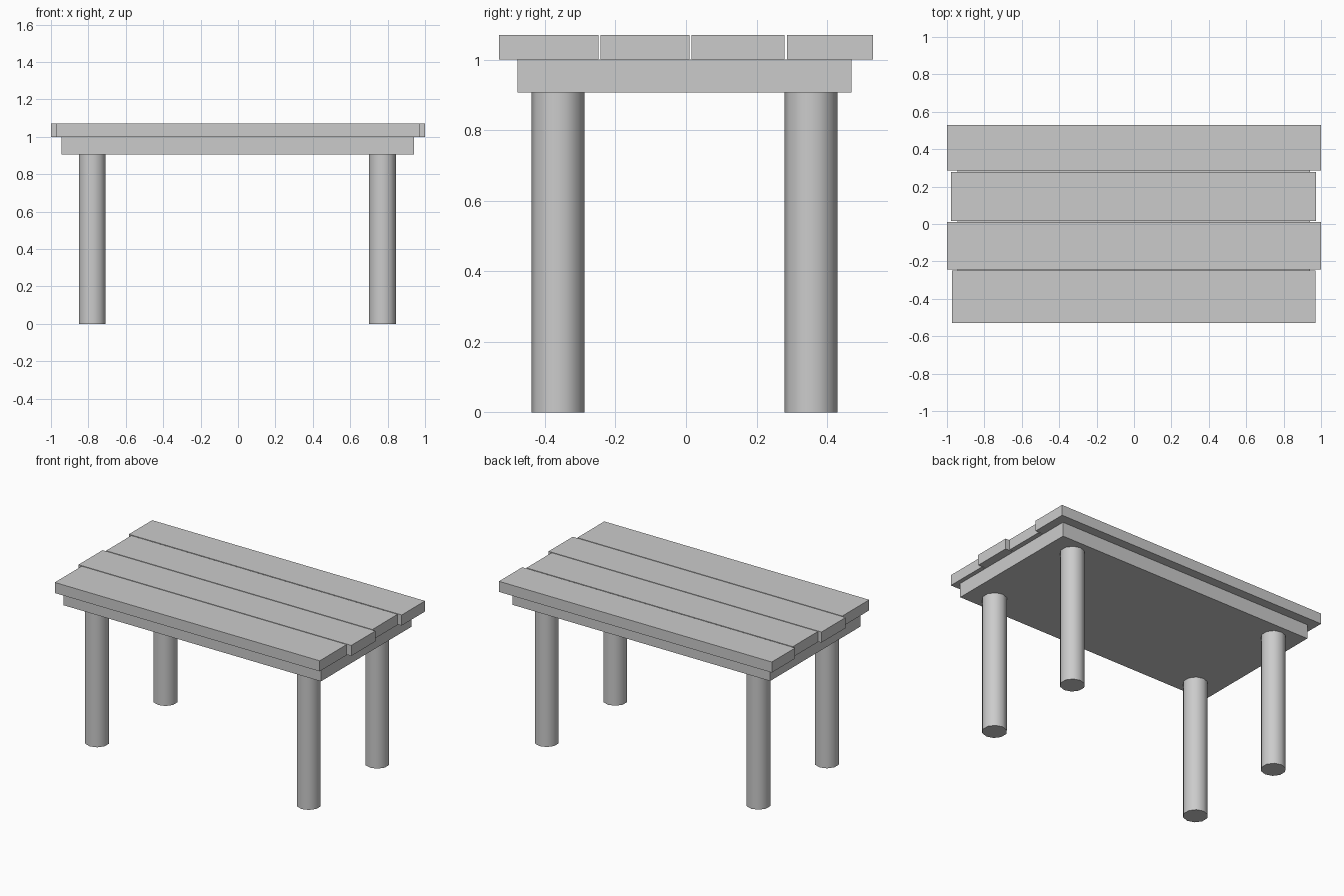
import bpy, math

if "Cube" in bpy.data.objects:
    bpy.data.objects.remove(bpy.data.objects["Cube"], do_unlink=True)

GREY = (0.6, 0.6, 0.6, 1)
grey = bpy.data.materials.new("plain_grey")
grey.use_nodes = True
grey.diffuse_color = GREY
grey.node_tree.nodes["Principled BSDF"].inputs["Base Color"].default_value = GREY


def box(name, x, y, z):
    """Box spanning the given (low, high) ranges."""
    spans = (x, y, z)
    bpy.ops.mesh.primitive_cube_add(size=1, location=[(a + b) / 2 for a, b in spans])
    ob = bpy.context.object
    ob.name = name
    ob.scale = [b - a for a, b in spans]
    bpy.ops.object.transform_apply(location=False, rotation=False, scale=True)
    ob.data.materials.append(grey)


def leg(name, x, y):
    """Smooth ten-sided post from the floor to the underside of the slab."""
    bpy.ops.mesh.primitive_cylinder_add(vertices=10, radius=0.075, depth=UNDER,
                                        location=(x, y, UNDER / 2))
    ob = bpy.context.object
    ob.name = name
    ob.data.materials.append(grey)
    bpy.ops.object.shade_smooth_by_angle(angle=math.radians(40))


UNDER, SEAM, TOP = 0.906, 1.0, 1.07

# Support slab
box("support_slab", (-0.945, 0.942), (-0.477, 0.469), (UNDER, SEAM))

# Top planks, front to back, alternating short and long
box("plank_front", (-0.972, 0.97), (-0.53, -0.248), (SEAM, TOP))
box("plank_front_middle", (-1, 1), (-0.242, 0.01), (SEAM, TOP))
box("plank_back_middle", (-0.978, 0.974), (0.016, 0.279), (SEAM, TOP))
box("plank_back", (-1, 1), (0.286, 0.53), (SEAM, TOP))

# Legs
for end, y in (("front", -0.363), ("back", 0.354)):
    for side, x in (("right", -0.779), ("left", 0.773)):
        leg(f"leg_{end}_{side}", x, y)
